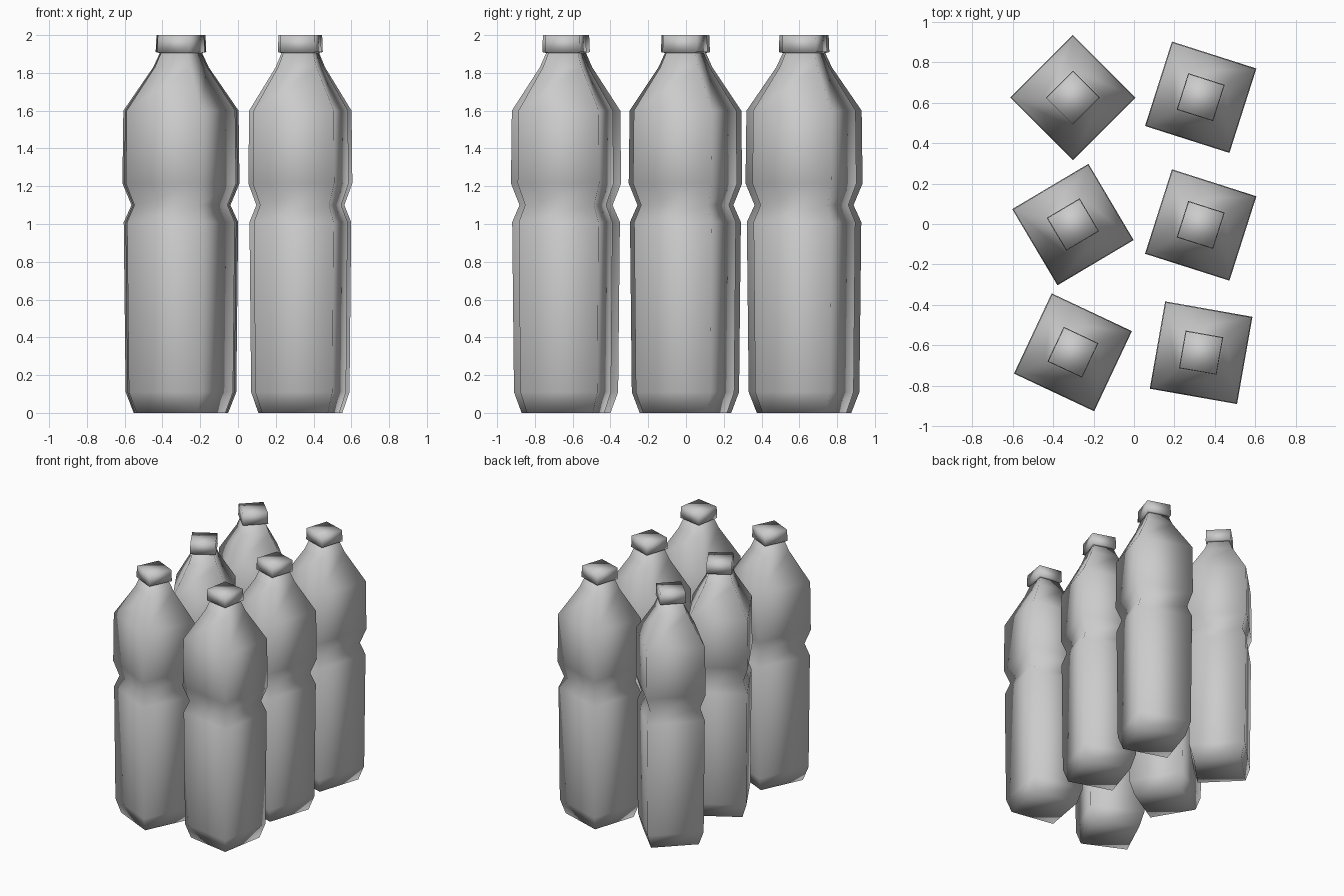
import bpy, bmesh
from math import cos, sin, tau, radians

cube = bpy.data.objects.get("Cube")
if cube:
    bpy.data.objects.remove(cube, do_unlink=True)

grey = bpy.data.materials.new("plain grey")
grey.use_nodes = True
colour = (0.6, 0.6, 0.6, 1)
grey.diffuse_color = colour
grey.node_tree.nodes["Principled BSDF"].inputs["Base Color"].default_value = colour

# (radius, height) outlines, turned into four-sided solids
BODY = [(0.25, 0), (0.293, 0.11), (0.303, 1.01), (0.262, 1.1),
        (0.31, 1.215), (0.305, 1.6), (0.147, 1.83), (0.11, 1.91)]
CAP = [(0.11, 1.905), (0.134, 1.91), (0.13, 2.0)]


def square_lathe(name, outline):
    """Sweep an outline around four corners and close both ends."""
    bm = bmesh.new()
    rings = [[bm.verts.new((r * cos(i * tau / 4), r * sin(i * tau / 4), z))
              for i in range(4)] for r, z in outline]
    for low, high in zip(rings, rings[1:]):
        for i in range(4):
            j = (i + 1) % 4
            bm.faces.new((low[i], low[j], high[j], high[i]))
    bm.faces.new(rings[0][::-1])
    bm.faces.new(rings[-1])
    for face in bm.faces:
        face.smooth = True
    mesh = bpy.data.meshes.new(name)
    bm.to_mesh(mesh)
    bm.free()
    mesh.materials.append(grey)
    return mesh


parts = {"bottle_body": square_lathe("bottle_body", BODY),
         "bottle_cap": square_lathe("bottle_cap", CAP)}

# Two columns of three bottles, each turned differently (x, y, degrees)
BOTTLES = [(-0.302, 0.625, 0), (0.33, 0.627, 27.3),
           (-0.302, -0.003, -14.3), (0.33, -0.005, 27.3),
           (-0.302, -0.635, 19.8), (0.332, -0.637, 35)]

for number, (x, y, turn) in enumerate(BOTTLES, 1):
    for name, mesh in parts.items():
        part = bpy.data.objects.new(f"{name}_{number}", mesh)
        part.location = (x, y, 0)
        part.rotation_euler.z = radians(turn)
        bpy.context.collection.objects.link(part)
